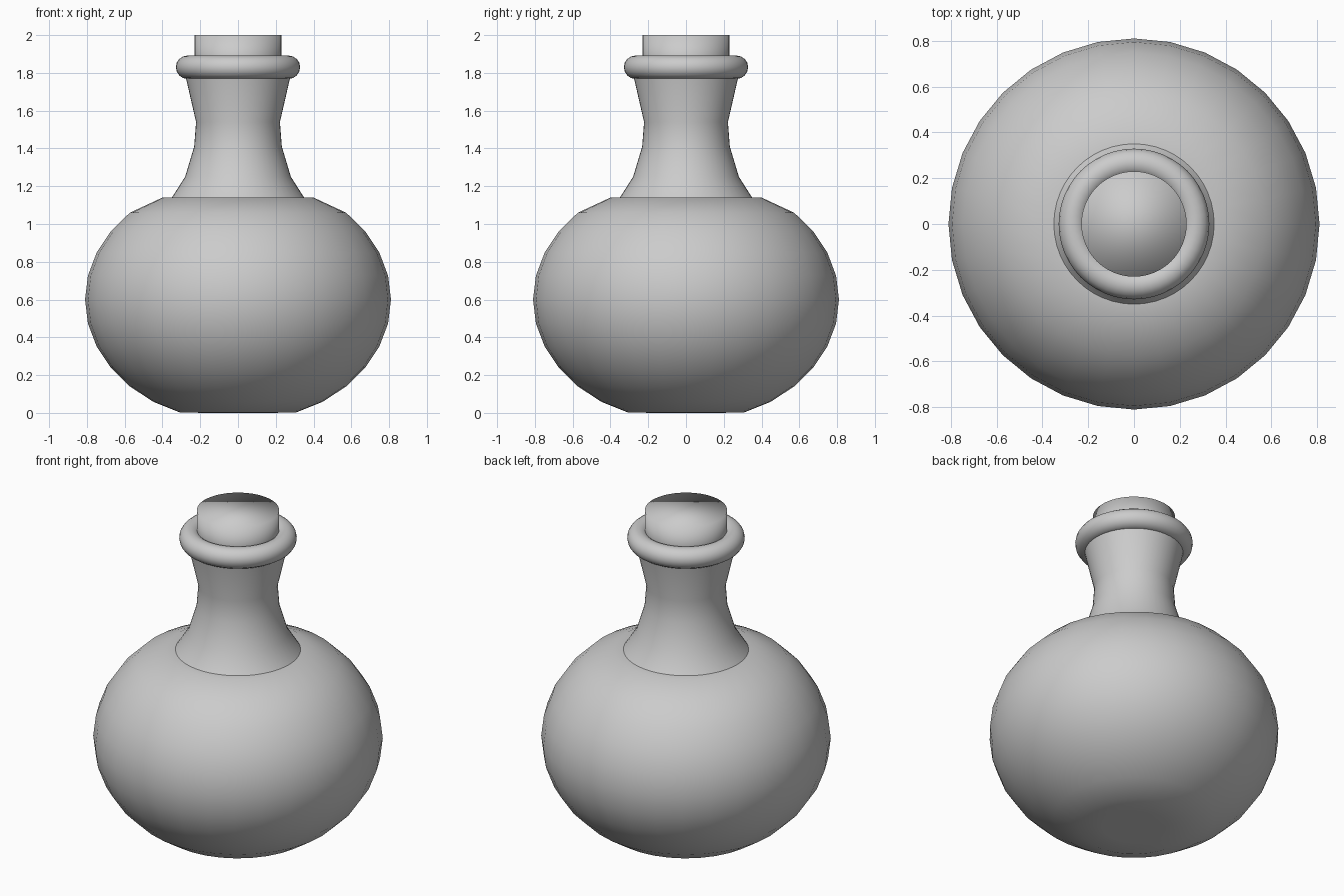
import bpy, bmesh
from math import sin, cos, tau, radians

if "Cube" in bpy.data.objects:
    bpy.data.objects.remove(bpy.data.objects["Cube"])


def lathe(name, profile, segments, closed=False, smooth_angle=None):
    """Revolve (radius, z) points around z; cap open ends with flat faces."""
    bm = bmesh.new()
    rings = [[bm.verts.new((r * cos(tau * i / segments), r * sin(tau * i / segments), z))
              for i in range(segments)] for r, z in profile]
    pairs = list(zip(rings, rings[1:]))
    if closed:
        pairs.append((rings[-1], rings[0]))
    for low, high in pairs:
        for i in range(segments):
            j = (i + 1) % segments
            bm.faces.new((low[i], low[j], high[j], high[i]))
    if not closed:
        bm.faces.new(rings[0][::-1])
        bm.faces.new(rings[-1])
    bmesh.ops.recalc_face_normals(bm, faces=bm.faces)
    for f in bm.faces:
        f.smooth = True
    mesh = bpy.data.meshes.new(name)
    bm.to_mesh(mesh)
    bm.free()
    obj = bpy.data.objects.new(name, mesh)
    bpy.context.collection.objects.link(obj)
    return obj


# Round body: squashed sphere with flattened base and shoulder
rings = [(0.81 * cos(radians(a * 11.25)), 0.6 + 0.65 * sin(radians(a * 11.25)))
         for a in range(-5, 5)]
lathe("body", [(0.18, 0.0), (0.31, 0.003)] + rings + [(0.40, 1.14), (0.30, 1.14)], 32)

# Flared neck
lathe("neck", [(0.363, 1.125), (0.35, 1.14), (0.28, 1.25), (0.232, 1.41),
               (0.222, 1.54), (0.275, 1.77), (0.28, 1.81)], 48)

# Rounded lip ring
lip = [(0.267 + 0.062 * cos(tau * i / 16), 1.83 + 0.062 * sin(tau * i / 16))
       for i in range(16)]
lathe("lip", lip, 48, closed=True)

# Cork stopper
lathe("cork", [(0.23, 1.75), (0.23, 2.0)], 48)
